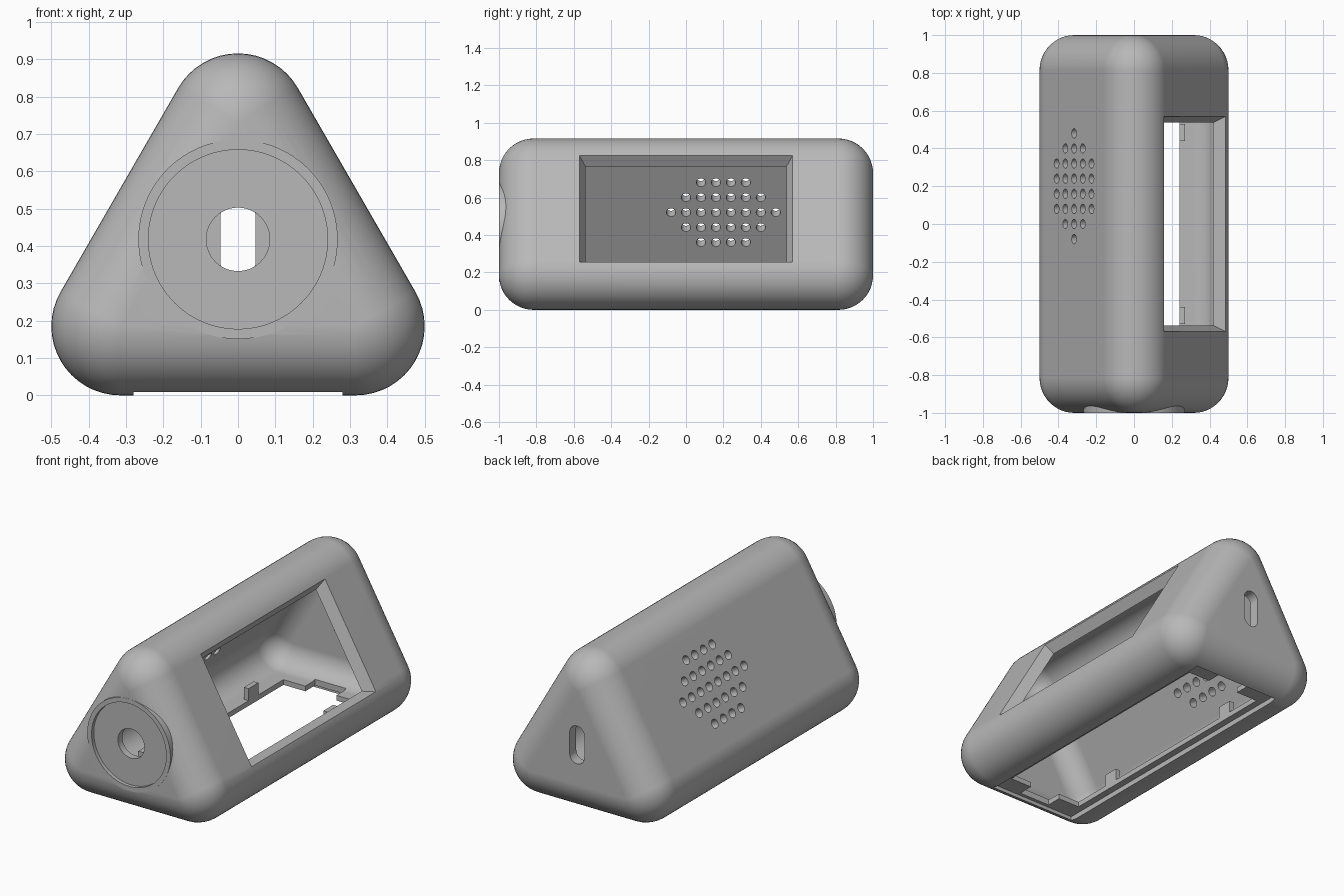
import bpy, bmesh, math
from mathutils import Vector, Matrix

cube = bpy.data.objects.get("Cube")
if cube:
    bpy.data.objects.remove(cube, do_unlink=True)

grey = bpy.data.materials.new("plain grey")
grey.use_nodes = True
colour = (0.48, 0.48, 0.48, 1)
grey.diffuse_color = colour
grey.node_tree.nodes["Principled BSDF"].inputs["Base Color"].default_value = colour

RADIUS, WALL, HALF = 0.185, 0.06, 0.815
CORNERS = [(0.315, RADIUS, -90), (0, 0.731, 30), (-0.315, RADIUS, 150)]


def finish(bm, name):
    bmesh.ops.recalc_face_normals(bm, faces=bm.faces)
    mesh = bpy.data.meshes.new(name)
    bm.to_mesh(mesh)
    bm.free()
    mesh.materials.append(grey)
    obj = bpy.data.objects.new(name, mesh)
    bpy.context.collection.objects.link(obj)
    return obj


def rounded_prism(name, r, steps=16):
    """Triangular prism along y with ball-rounded corners."""
    bm = bmesh.new()
    rings = []
    for end in (-1, 1):
        angles = [math.pi / 2 * i / 12 for i in range(13)]
        for a in (reversed(angles) if end < 0 else angles):
            ring = []
            for cx, cz, start in CORNERS:
                for k in range(steps + 1):
                    t = math.radians(start + 120 * k / steps)
                    ring.append(bm.verts.new((cx + r * math.cos(a) * math.cos(t),
                                              end * (HALF + r * math.sin(a)),
                                              cz + r * math.cos(a) * math.sin(t))))
            rings.append(ring)
    n = len(rings[0])
    for lower, upper in zip(rings, rings[1:]):
        for i in range(n):
            j = (i + 1) % n
            bm.faces.new((lower[i], lower[j], upper[j], upper[i]))
    bm.faces.new(rings[0])
    bm.faces.new(rings[-1])
    bmesh.ops.remove_doubles(bm, verts=bm.verts, dist=1e-5)
    return finish(bm, name)


def boxes(name, spans):
    bm = bmesh.new()
    for lo, hi in spans:
        lo, hi = Vector(lo), Vector(hi)
        m = Matrix.Translation((lo + hi) / 2) @ Matrix.Diagonal((hi - lo).to_4d())
        m[3][3] = 1
        bmesh.ops.create_cube(bm, size=1, matrix=m)
    return finish(bm, name)


def cylinders(name, places, axis, r, length, sides):
    bm = bmesh.new()
    turn = Vector(axis).to_track_quat('Z', 'Y').to_matrix().to_4x4()
    for p in places:
        bmesh.ops.create_cone(bm, cap_ends=True, segments=sides, radius1=r, radius2=r,
                              depth=length, matrix=Matrix.Translation(p) @ turn)
    return finish(bm, name)


def combine(target, tool, operation='DIFFERENCE'):
    mod = target.modifiers.new("cut", 'BOOLEAN')
    mod.operation, mod.solver, mod.object = operation, 'EXACT', tool
    bpy.context.view_layer.objects.active = target
    bpy.ops.object.modifier_apply(modifier=mod.name)
    bpy.data.objects.remove(tool, do_unlink=True)


# Rounded housing, round front boss, then the hollow inside
housing = rounded_prism("housing", RADIUS)
MID = 0.418
combine(housing, cylinders("boss", [(0, -0.951, MID)], (0, 1, 0), 0.267, 0.1, 96), 'UNION')
combine(housing, rounded_prism("cavity", RADIUS - WALL))

# Shallow dial recess and its centre hole
combine(housing, cylinders("dial_recess", [(0, -1.03, MID)], (0, 1, 0), 0.24, 0.1, 96))
combine(housing, cylinders("dial_hole", [(0, -0.95, MID)], (0, 1, 0), 0.085, 0.3, 48))

# Upright slot in the back
bm = bmesh.new()
slot = []
for k in range(26):
    side = 1 if k < 13 else -1
    t = math.pi * (k if k < 13 else k - 1) / 12
    slot.append(bm.verts.new((0.047 * math.cos(t), 0.85, MID + side * 0.063 + 0.047 * math.sin(t))))
face = bm.faces.new(slot)
grown = bmesh.ops.extrude_face_region(bm, geom=[face], use_keep_orig=True)["geom"]
bmesh.ops.translate(bm, vec=(0, 0.3, 0), verts=[g for g in grown if isinstance(g, bmesh.types.BMVert)])
combine(housing, finish(bm, "back_slot"))

# Bevelled screen window in the sloping side
normal, up = Vector((0.866, 0, 0.5)), Vector((-0.5, 0, 0.866))
centre = Vector((0.3177, 0, 0.5507))
bm = bmesh.new()
loops = []
for h in (-0.09, 0.06):
    grow = 0.55 * h
    loops.append([bm.verts.new(centre + normal * h + up * s + Vector((0, y, 0)))
                  for s, y in ((0.316 + grow, 0.57 + grow), (0.316 + grow, -0.57 - grow),
                               (-0.34 - grow, -0.57 - grow), (-0.34 - grow, 0.57 + grow))])
for loop in loops:
    bm.faces.new(loop)
for i in range(4):
    j = (i + 1) % 4
    bm.faces.new((loops[0][i], loops[0][j], loops[1][j], loops[1][i]))
combine(housing, finish(bm, "window"))

# Diamond of sound holes in the other sloping side
left_normal, left_up = Vector((-0.866, 0, 0.5)), Vector((0.5, 0, 0.866))
left_centre = Vector((-0.3177, 0.2, 0.5507)) - left_normal * 0.03
places = []
for row in range(-2, 3):
    count = 8 - 2 * abs(row)
    for k in range(count):
        y = (k - (count - 1) / 2) * 0.08
        places.append(left_centre + left_up * row * 0.0924 + Vector((0, y, 0)))
combine(housing, cylinders("sound_holes", places, left_normal, 0.025, 0.14, 20))

# Bottom opening with a rebate for a lid and end notches
combine(housing, boxes("lid_rebate", [((-0.28, -0.87, -0.1), (0.28, 0.87, 0.03))]))
combine(housing, boxes("bottom_opening", [((-0.24, -0.76, -0.1), (0.24, 0.76, 0.1))]))
combine(housing, boxes("end_notches", [((-0.1, -0.85, -0.1), (0.1, 0.85, 0.1))]))

# Clip tabs standing on the floor edges
clip_tabs = boxes("clip_tabs", [((sx * 0.255 - 0.015, sy * 0.485 - 0.045, 0.035),
                                 (sx * 0.255 + 0.015, sy * 0.485 + 0.045, 0.13))
                                for sx in (-1, 1) for sy in (-1, 1)])

# Smooth shading that keeps the flats flat
bpy.ops.object.select_all(action='DESELECT')
housing.select_set(True)
bpy.context.view_layer.objects.active = housing
bpy.ops.object.shade_smooth_by_angle(angle=math.radians(25))
weighted = housing.modifiers.new("flat_faces", 'WEIGHTED_NORMAL')
weighted.keep_sharp = True
